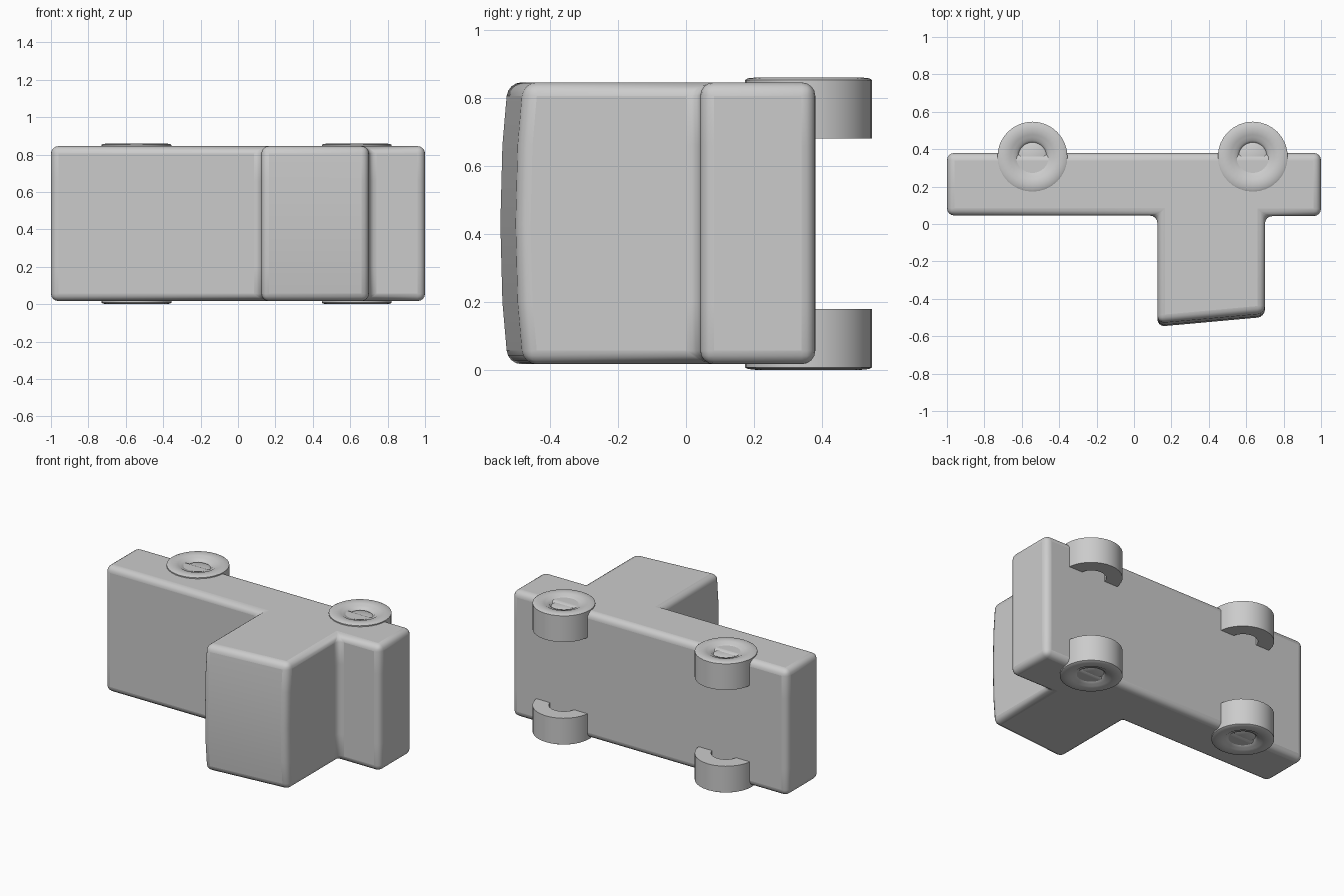
import bpy, bmesh, math

if "Cube" in bpy.data.objects:
    bpy.data.objects.remove(bpy.data.objects["Cube"])

H = 0.86          # overall height, mirror plane at H / 2


def finish(name, bm):
    bmesh.ops.recalc_face_normals(bm, faces=bm.faces)
    me = bpy.data.meshes.new(name)
    bm.to_mesh(me)
    bm.free()
    ob = bpy.data.objects.new(name, me)
    bpy.context.collection.objects.link(ob)
    return ob


def smooth(ob, angle):
    bpy.ops.object.select_all(action='DESELECT')
    ob.select_set(True)
    bpy.context.view_layer.objects.active = ob
    bpy.ops.object.shade_smooth_by_angle(angle=math.radians(angle))


# Body: long bed and projecting cab as one T-shaped block, cab end bulging gently
levels = [(0.017, 0.0), (0.2, 0.016), (0.43, 0.022), (0.66, 0.016), (0.845, 0.0)]
bm = bmesh.new()
rings = []
for z, b in levels:
    outline = [(-1, 0.045), (0.125, 0.045), (0.125, -0.527 - b), (0.7, -0.475 - b),
               (0.7, 0.042), (1, 0.042), (1, 0.38), (-1, 0.38)]
    rings.append([bm.verts.new((x, y, z)) for x, y in outline])
for lo, hi in zip(rings, rings[1:]):
    for i in range(len(lo)):
        j = (i + 1) % len(lo)
        bm.faces.new((lo[i], lo[j], hi[j], hi[i]))
bm.faces.new(rings[0])
bm.faces.new(rings[-1])
body = finish("body", bm)
bev = body.modifiers.new("rounded_edges", 'BEVEL')
bev.width = 0.04
bev.segments = 4
bev.limit_method = 'ANGLE'
bev.angle_limit = math.radians(40)
smooth(body, 40)

# Wheels: lathed profile (radius, distance from outer side), hollow on the inner side
PROFILE = [(0.062, 0.022), (0.076, 0.03), (0.088, 0.014), (0.105, 0.012),
           (0.118, 0.004), (0.15, 0.0), (0.178, 0.003), (0.187, 0.008),
           (0.187, 0.18), (0.09, 0.18), (0.09, 0.09)]
SIDES = 32


def wheel(name, x, y, top):
    bm = bmesh.new()
    rings = []
    for r, d in PROFILE:
        z = H - d if top else d
        rings.append([bm.verts.new((x + r * math.cos(2 * math.pi * i / SIDES),
                                    y + r * math.sin(2 * math.pi * i / SIDES), z))
                      for i in range(SIDES)])
    for a, b in zip(rings, rings[1:]):
        for i in range(SIDES):
            j = (i + 1) % SIDES
            bm.faces.new((a[i], a[j], b[j], b[i]))
    bm.faces.new(rings[0])
    bm.faces.new(rings[-1])
    smooth(finish(name, bm), 50)


for end, x in (("rear", -0.543), ("front", 0.635)):
    for side, top in (("upper", True), ("lower", False)):
        wheel(f"{end}_{side}_wheel", x, 0.36, top)
